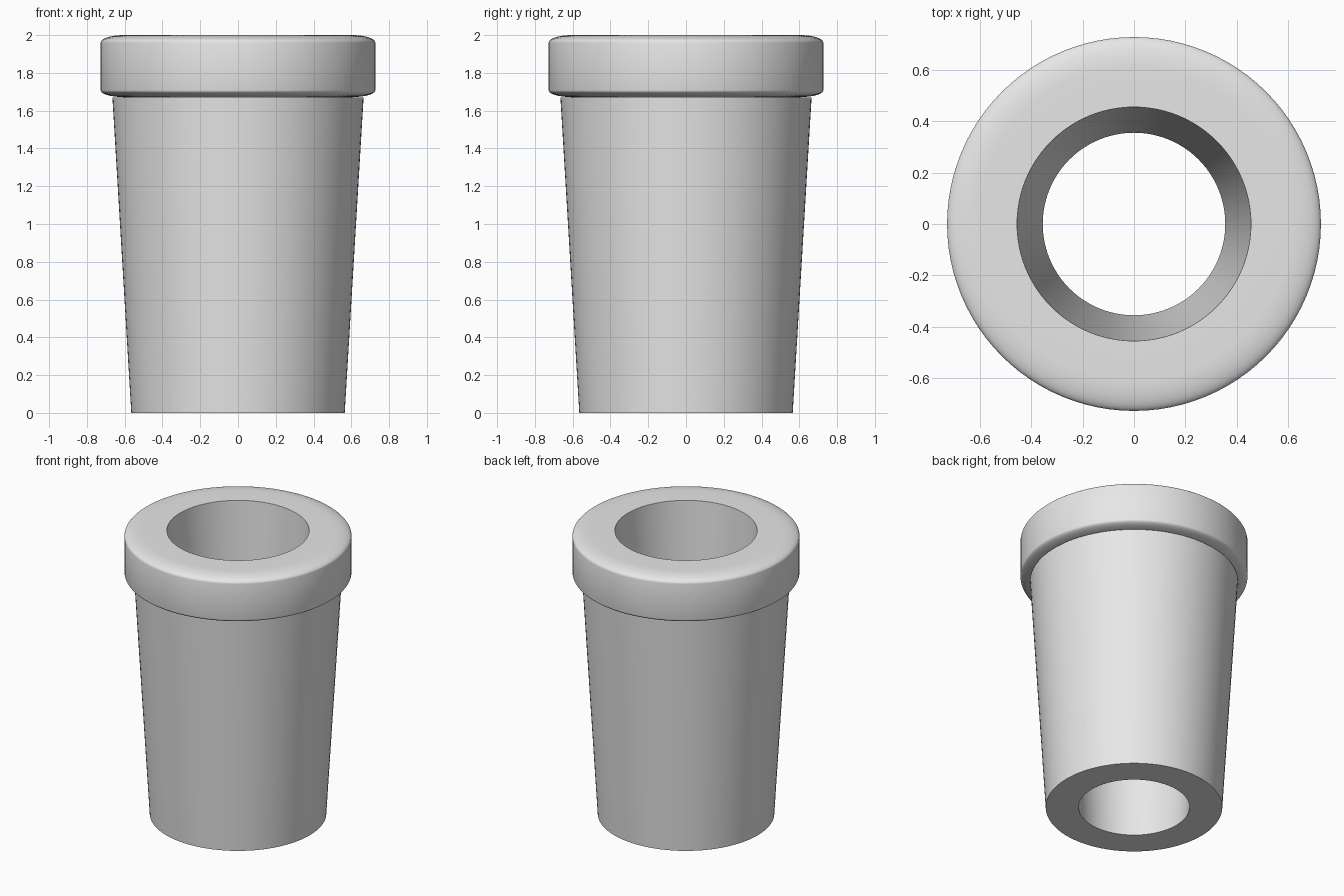
import bpy
import bmesh
import math

cube = bpy.data.objects.get("Cube")
if cube:
    bpy.data.objects.remove(cube, do_unlink=True)

SEGMENTS = 96

grey = bpy.data.materials.new("plain_grey")
grey.use_nodes = True
grey.diffuse_color = (0.8, 0.8, 0.8, 1)
grey.node_tree.nodes["Principled BSDF"].inputs["Base Color"].default_value = (0.8, 0.8, 0.8, 1)


def rounded_edge(r, z, width, height, start, end, steps=10):
    """Elliptical quarter round, as (radius, height) points."""
    angles = [math.radians(start + (end - start) * i / steps) for i in range(steps + 1)]
    return [(r + width * math.cos(a), z + height * math.sin(a)) for a in angles]


def lathe(name, profile):
    """Revolve a closed (radius, height) profile around z."""
    bm = bmesh.new()
    rings = []
    for i in range(SEGMENTS):
        a = 2 * math.pi * i / SEGMENTS
        rings.append([bm.verts.new((r * math.cos(a), r * math.sin(a), z)) for r, z in profile])
    n = len(profile)
    for i in range(SEGMENTS):
        a, b = rings[i], rings[(i + 1) % SEGMENTS]
        for j in range(n):
            k = (j + 1) % n
            bm.faces.new((a[j], b[j], b[k], a[k]))
    bmesh.ops.recalc_face_normals(bm, faces=bm.faces)
    mesh = bpy.data.meshes.new(name)
    bm.to_mesh(mesh)
    bm.free()
    mesh.materials.append(grey)
    obj = bpy.data.objects.new(name, mesh)
    bpy.context.collection.objects.link(obj)
    bpy.ops.object.select_all(action="DESELECT")
    obj.select_set(True)
    bpy.context.view_layer.objects.active = obj
    bpy.ops.object.shade_smooth_by_angle(angle=math.radians(35))
    return obj


# Tapered wall, shallow groove under the collar, rounded collar, tapered open bore
profile = [(0.355, 0), (0.565, 0), (0.665, 1.67), (0.605, 1.67)]
profile += rounded_edge(0.605, 1.708, 0.122, 0.036, -90, 0)
profile += rounded_edge(0.605, 1.96, 0.122, 0.04, 0, 90)
profile += [(0.455, 2.0)]
lathe("tapered_sleeve", profile)
